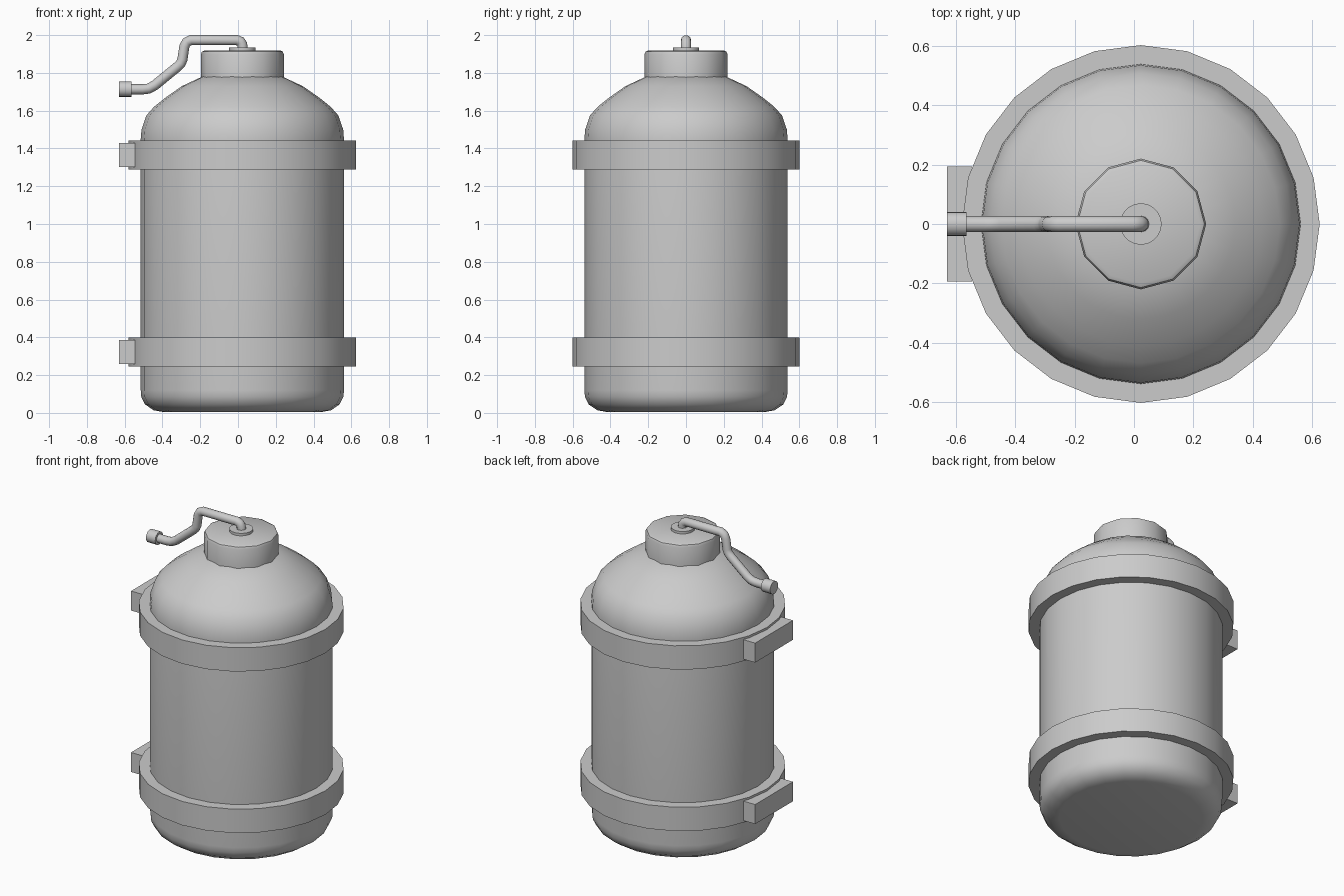
import bpy, bmesh, math
from mathutils import Matrix

if "Cube" in bpy.data.objects:
    bpy.data.objects.remove(bpy.data.objects["Cube"])

CX = 0.023  # axis of the tank


def finish(name, bm, angle=35):
    bmesh.ops.recalc_face_normals(bm, faces=bm.faces)
    me = bpy.data.meshes.new(name)
    bm.to_mesh(me)
    bm.free()
    ob = bpy.data.objects.new(name, me)
    bpy.context.collection.objects.link(ob)
    bpy.ops.object.select_all(action='DESELECT')
    ob.select_set(True)
    bpy.context.view_layer.objects.active = ob
    bpy.ops.object.shade_smooth_by_angle(angle=math.radians(angle))
    return ob


def lathe(name, profile, sides, closed=False, angle=35):
    """Revolve (radius, z) points; caps the ends, or closes the loop for a ring."""
    bm = bmesh.new()
    rings = []
    for r, z in profile:
        rings.append([bm.verts.new((CX + r * math.cos(2 * math.pi * i / sides),
                                    r * math.sin(2 * math.pi * i / sides), z))
                      for i in range(sides)])
    pairs = list(zip(rings, rings[1:]))
    if closed:
        pairs.append((rings[-1], rings[0]))
    else:
        bm.faces.new(rings[0])
        bm.faces.new(rings[-1])
    for a, b in pairs:
        for i in range(sides):
            j = (i + 1) % sides
            bm.faces.new((a[i], a[j], b[j], b[i]))
    return finish(name, bm, angle)


# Tank with rounded foot and domed shoulder
lathe("tank_body", [(0.42, 0.005), (0.47, 0.014), (0.515, 0.045), (0.535, 0.085),
                    (0.538, 0.12), (0.538, 1.45), (0.534, 1.50), (0.508, 1.575),
                    (0.468, 1.62), (0.41, 1.667), (0.32, 1.73), (0.20, 1.786)], 24)

# Top cap and its small collar
lathe("top_cap", [(0.22, 1.76), (0.22, 1.898), (0.214, 1.912), (0.20, 1.919)], 12, angle=40)
lathe("pipe_collar", [(0.07, 1.91), (0.07, 1.935)], 20)

# Two straps, each with a wall bracket behind
for label, z in (("lower", 0.322), ("upper", 1.366)):
    h = 0.077
    lathe(label + "_strap", [(0.53, z - h), (0.602, z - h), (0.602, z + h), (0.53, z + h)],
          24, closed=True)
    bm = bmesh.new()
    bmesh.ops.create_cube(bm, size=1, matrix=Matrix.Translation((-0.588, 0, z))
                          @ Matrix.Diagonal((0.084, 0.386, 0.126, 1)))
    finish(label + "_bracket", bm)

# Bent outlet pipe
path = [(0.025, 1.925), (0.022, 1.952), (0.013, 1.966), (-0.005, 1.973), (-0.25, 1.973),
        (-0.272, 1.963), (-0.284, 1.94), (-0.294, 1.872), (-0.303, 1.85), (-0.32, 1.833),
        (-0.44, 1.735), (-0.472, 1.717), (-0.505, 1.713), (-0.60, 1.713)]
cu = bpy.data.curves.new("outlet_pipe", 'CURVE')
cu.dimensions = '3D'
cu.bevel_depth = 0.027
cu.bevel_resolution = 4
cu.use_fill_caps = True
sp = cu.splines.new('POLY')
sp.points.add(len(path) - 1)
for p, (x, z) in zip(sp.points, path):
    p.co = (x, 0, z, 1)
sp.use_smooth = True
bpy.context.collection.objects.link(bpy.data.objects.new("outlet_pipe", cu))

# Nozzle fitting at the pipe end
bm = bmesh.new()
bmesh.ops.create_cone(bm, cap_ends=True, segments=16, radius1=0.041, radius2=0.041, depth=0.066,
                      matrix=Matrix.Translation((-0.597, 0, 1.714))
                      @ Matrix.Rotation(math.pi / 2, 4, 'Y'))
finish("nozzle", bm)
